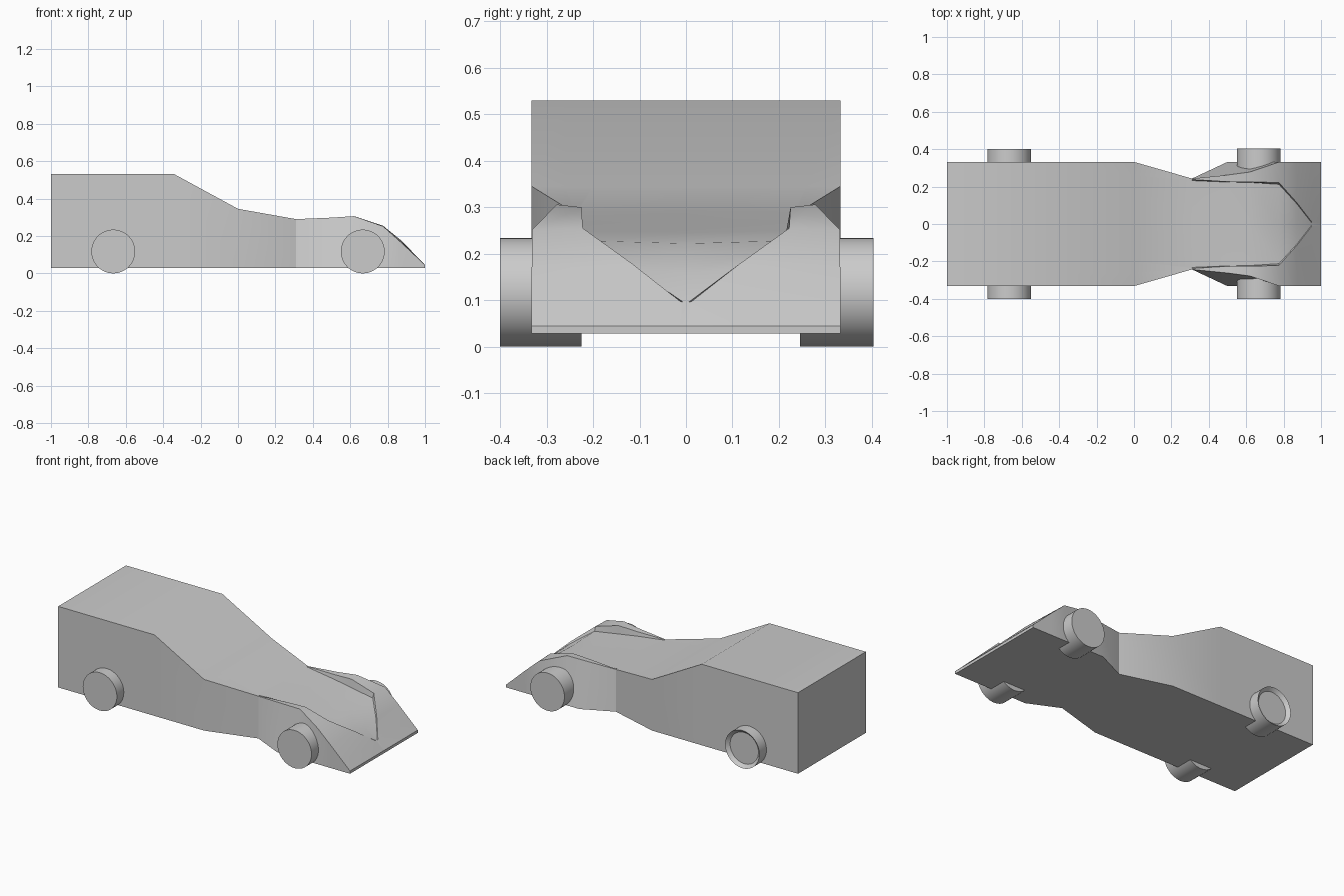
import bpy, bmesh
from math import pi
from mathutils import Matrix

if "Cube" in bpy.data.objects:
    bpy.data.objects.remove(bpy.data.objects["Cube"])


def finish(bm, name):
    bmesh.ops.recalc_face_normals(bm, faces=bm.faces)
    me = bpy.data.meshes.new(name)
    bm.to_mesh(me)
    bm.free()
    ob = bpy.data.objects.new(name, me)
    bpy.context.collection.objects.link(ob)
    bpy.ops.object.select_all(action='DESELECT')
    bpy.context.view_layer.objects.active = ob
    ob.select_set(True)
    bpy.ops.object.shade_smooth_by_angle(angle=pi / 6)
    return ob


# Body stations: x, sill y, shoulder (y, z), fender crest (y, z), hood edge (y, z), hood centre z
stations = [
    (-1.00, .332, .332, .53, .26, .53, .20, .53, .53),
    (-0.34, .332, .332, .53, .26, .53, .20, .53, .53),
    (0.00, .332, .332, .345, .26, .345, .20, .345, .345),
    (0.31, .243, .243, .29, .238, .29, .232, .29, .29),
    (0.50, .332, .262, .298, .226, .296, .224, .268, .265),
    (0.62, .332, .278, .306, .225, .30, .222, .249, .246),
    (0.775, .332, .331, .252, .222, .255, .212, .228, .222),
    (0.87, .332, .332, .167, .115, .178, .108, .166, .158),
    (0.95, .332, .332, .092, .012, .097, .006, .096, .096),
    (1.00, .332, .332, .045, .012, .045, .006, .045, .045),
]

# Car body lofted through mirrored cross-sections
bm = bmesh.new()
rings = []
for x, sy, oy, oz, cy, cz, hy, hz, mz in stations:
    half = [(sy, .028), (oy, oz), (cy, cz), (hy, hz)]
    pts = half + [(0, mz)] + [(-y, z) for y, z in reversed(half)]
    rings.append([bm.verts.new((x, y, z)) for y, z in pts])
for a, b in zip(rings, rings[1:]):
    n = len(a)
    for i in range(n):
        j = (i + 1) % n
        bm.faces.new((a[i], a[j], b[j], b[i]))
bm.faces.new(rings[0])
bm.faces.new(rings[-1])
finish(bm, "car_body")


# Wheels
def wheel(name, x, y_in, y_out, dished=False):
    bm = bmesh.new()
    bmesh.ops.create_cone(bm, cap_ends=True, segments=48, radius1=.117, radius2=.117,
                          depth=abs(y_out - y_in),
                          matrix=Matrix.Translation((x, (y_in + y_out) / 2, .117))
                          @ Matrix.Rotation(pi / 2, 4, 'X'))
    if dished:
        cap = max((f for f in bm.faces if len(f.verts) > 4),
                  key=lambda f: f.calc_center_median().y)
        bmesh.ops.inset_region(bm, faces=[cap], thickness=.02)
        bmesh.ops.translate(bm, verts=cap.verts, vec=(0, -.02, 0))
    return finish(bm, name)


wheel("front_wheel_near", .667, -.225, -.40)
wheel("front_wheel_far", .667, .245, .404)
wheel("rear_wheel_near", -.667, -.225, -.40)
wheel("rear_wheel_far", -.667, .245, .402, True)
